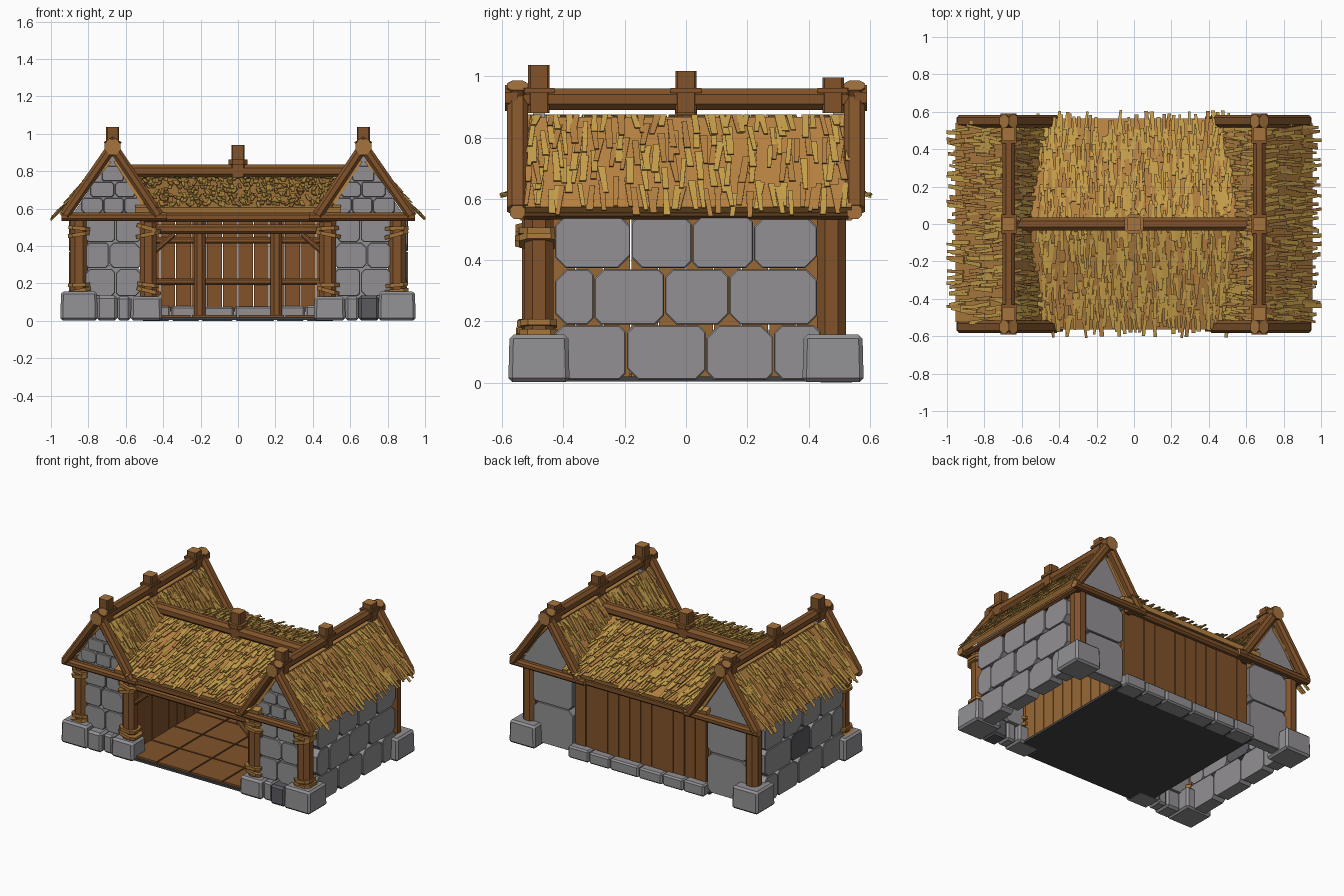
import bpy, bmesh, math, random
from mathutils import Vector as V

if "Cube" in bpy.data.objects:
    bpy.data.objects.remove(bpy.data.objects["Cube"])

random.seed(7)
R = random.uniform


def material(name, col):
    m = bpy.data.materials.new(name)
    m.diffuse_color = (*col, 1)
    m.use_nodes = True
    m.node_tree.nodes["Principled BSDF"].inputs["Base Color"].default_value = m.diffuse_color
    return m


STONE = material("grey stone", (.290, .280, .292))
DARK_STONE = material("dark stone", (.105, .102, .118))
WOOD = material("brown wood", (.218, .086, .023))
DARK_WOOD = material("dark wood", (.12, .047, .014))
CUT = material("cut wood", (.38, .175, .048))
AMBER = material("amber wood", (.32, .14, .036))
GOLD = material("gold straw", (.58, .355, .07))
TAN = material("tan straw", (.47, .225, .055))
ROPE = material("rope", (.36, .17, .04))
BASE = material("dark base", (.055, .055, .058))


def finish(bm, name, *mats):
    bmesh.ops.recalc_face_normals(bm, faces=bm.faces)
    me = bpy.data.meshes.new(name)
    bm.to_mesh(me)
    bm.free()
    for m in mats:
        me.materials.append(m)
    ob = bpy.data.objects.new(name, me)
    bpy.context.collection.objects.link(ob)
    return ob


def loft(bm, rings, mat=0, cap=None):
    """Skin a stack of equal point rings and close both ends."""
    rs = [[bm.verts.new(p) for p in r] for r in rings]
    n = len(rs[0])
    for a, b in zip(rs, rs[1:]):
        for i in range(n):
            bm.faces.new((a[i], a[(i + 1) % n], b[(i + 1) % n], b[i])).material_index = mat
    for r in (rs[0], rs[-1]):
        bm.faces.new(r).material_index = mat if cap is None else cap


def box(bm, x0, x1, y0, y1, z0, z1, mat=0, bev=0.0, taper=0.0):
    t = taper
    b = bmesh.new()
    loft(b, [[(x0, y0, z0), (x1, y0, z0), (x1, y1, z0), (x0, y1, z0)],
             [(x0 + t, y0 + t, z1), (x1 - t, y0 + t, z1), (x1 - t, y1 - t, z1), (x0 + t, y1 - t, z1)]], mat)
    if bev:
        bmesh.ops.bevel(b, geom=b.edges[:], offset=bev, segments=1, affect='EDGES', material=-1)
    tmp = bpy.data.meshes.new("tmp")
    b.to_mesh(tmp)
    b.free()
    bm.from_mesh(tmp)
    bpy.data.meshes.remove(tmp)


def beam(bm, p, q, w, h=None, mat=0, cap=1, chamfer=.28):
    """Chamfered timber from p to q; w and h are its full width and height."""
    p, q, h = V(p), V(q), h or w
    d = (q - p).normalized()
    a = d.cross(V((0, 0, 1)) if abs(d.z) < .95 else V((0, 1, 0))).normalized()
    b = a.cross(d)
    c = min(w, h) * chamfer
    prof = [(-w/2 + c, -h/2), (w/2 - c, -h/2), (w/2, -h/2 + c), (w/2, h/2 - c),
            (w/2 - c, h/2), (-w/2 + c, h/2), (-w/2, h/2 - c), (-w/2, -h/2 + c)]
    loft(bm, [[e + a * u + b * v for u, v in prof] for e in (p, q)], mat, cap)


def stone(bm, o, a, n, u0, u1, v0, v1, depth=.05, mat=0, cut=.04):
    """Wall stone with clipped corners: a = sideways, n = outward, v is height."""
    o, a, n, up = V(o), V(a), V(n), V((0, 0, 1))
    c = [R(cut * .4, cut) for _ in range(4)]
    g = .002

    def ring(inset, dep):
        l, r, b, t = u0 + g + inset, u1 - g - inset, v0 + g + inset, v1 - g - inset
        pts = [(l + c[0], b), (r - c[1], b), (r, b + c[1]), (r, t - c[2]),
               (r - c[2], t), (l + c[3], t), (l, t - c[3]), (l, b + c[0])]
        return [o + a * u + up * v + n * dep for u, v in pts]
    k = R(0, .008)
    loft(bm, [ring(0, -depth), ring(0, k - .004), ring(.003, k)], mat)


# Floor slab and square floor boards
bm = bmesh.new()
box(bm, -.53, .53, -.54, .50, .004, .02)
finish(bm, "floor_slab", BASE)
bm = bmesh.new()
for i in range(4):
    for j in range(4):
        x, y = -.50 + i * .25, -.53 + j * .25
        box(bm, x + .005, x + .245, y + .005, y + .245, .018, .032)
finish(bm, "floor_boards", WOOD)

# Stone wings: side, front and rear stones, gables, footings
st = bmesh.new()
side_rows = [(.008, .188, (-.43, -.195, .065, .285, .44)),
             (.188, .372, (-.43, -.30, -.07, .14, .43)),
             (.372, .55, (-.43, -.18, .02, .22, .43))]
for s in (-1, 1):
    for r, (v0, v1, ys) in enumerate(side_rows):
        for i, (a, b) in enumerate(zip(ys, ys[1:])):
            stone(st, (s * .90, 0, 0), (0, 1, 0), (s, 0, 0), a, b, v0, v1, .09,
                  1 if (s, r, i) == (-1, 1, 2) else 0)
    for r, (v0, v1) in enumerate([(.13, .28), (.28, .42), (.42, .56)]):
        m = .655 + .035 * (r % 2)
        for a, b in ((.52, m), (m, .82)):
            stone(st, (0, -.505, 0), (s, 0, 0), (0, -1, 0), a, b, v0, v1, .06, 0, .028)
    for v0, v1 in ((.02, .30), (.30, .56)):
        stone(st, (0, .50, 0), (s, 0, 0), (0, 1, 0), .51, .82, v0, v1, .07)
    # gable panels, with courses of small stones on the front
    for y0, y1 in ((-.50, -.46), (.48, .52)):
        loft(st, [[(s * .45, y, .56), (s * .89, y, .56), (s * .67, y, .89)] for y in (y0, y1)])
    for v0, v1, us in ((.575, .66, (.50, .61, .72, .84)), (.66, .745, (.55, .66, .79)),
                       (.745, .83, (.61, .73))):
        for a, b in zip(us, us[1:]):
            stone(st, (0, -.515, 0), (s, 0, 0), (0, -1, 0), a, b, v0, v1, .02, 0, .018)
    # footing stones
    for y in (-.48, .48):
        box(st, *sorted((s * .75, s * .95)), y - .10, y + .10, .002, .157, 0, .013, .004)
    box(st, *sorted((s * .405, s * .575)), -.57, -.42, .002, .13, 0, .014, .004)
    box(st, *sorted((s * .575, s * .645)), -.55, -.45, .002, .13, 0, .012)
    box(st, *sorted((s * .645, s * .755)), -.575, -.45, .002, .135, 1 if s > 0 else 0, .014)
finish(st, "wall_stones", STONE, DARK_STONE)

# Low stones under the rear boards
bm = bmesh.new()
xs = (-.52, -.36, -.20, -.02, .20, .36, .52)
for a, b in zip(xs, xs[1:]):
    box(bm, a + .002, b - .002, .43, .55, 0, R(.07, .085), 0, .010)
finish(bm, "rear_sill_stones", STONE)

# Rear board wall and inner partitions, lighter on the wing side
bm = bmesh.new()
for i in range(12):
    x = -.50 + i / 12
    box(bm, x + .002, x + .081, .465 + R(0, .008), .49 + R(0, .008), .05, .585, 0)
for s in (-1, 1):
    for i in range(10):
        y = -.45 + i * .09
        box(bm, *sorted((s * .465, s * .486)), y + .002, y + .088, .03, .57, 0)
        box(bm, *sorted((s * .486, s * .502)), y + .002, y + .088, .02, .60, 1)
finish(bm, "board_walls", WOOD, AMBER)

# Posts and inner framing
bm = bmesh.new()
for s in (-1, 1):
    beam(bm, (s * .85, -.48, .12), (s * .85, -.48, .55), .095)
    beam(bm, (s * .85, .475, .12), (s * .85, .475, .55), .095)
    beam(bm, (s * .48, -.49, .10), (s * .48, -.49, .55), .09)
    beam(bm, (s * .205, .43, .03), (s * .205, .43, .56), .06)
    beam(bm, (s * .45, -.49, .37), (s * .34, -.49, .465), .03)
for z in (.21, .43):
    beam(bm, (-.47, .445, z), (.47, .445, z), .035)
beam(bm, (-.47, -.49, .49), (.47, -.49, .49), .05, .05)
finish(bm, "posts_and_rails", WOOD, CUT)

# Rope bindings on the front posts
bm = bmesh.new()
for x in (-.85, -.48, .48, .85):
    for z in (.150, .182, .452, .485):
        w = .115 + R(0, .02)
        y = -.48 if abs(x) > .6 else -.49
        beam(bm, (x, y, z), (x + R(-.006, .006), y, z + .02), w, cap=0, chamfer=.2)
finish(bm, "rope_bindings", ROPE)

# Roof timbers: eave beams, tie beams, rafters and ridges
bm = bmesh.new()
for s in (-1, 1):
    for x in (.89, .47):
        beam(bm, (s * x, -.53, .553), (s * x, .53, .553), .05, .04, mat=2, cap=2)
    for y in (-.55, .55):
        beam(bm, (s * .38, y, .557), (s * .945, y, .557), .05, .045)
        beam(bm, (s * .645, y, .970), (s * .925, y, .565), .068, .055)
        beam(bm, (s * .695, y, .970), (s * .425, y, .565), .068, .055)
        e = math.copysign(.59, y)
        beam(bm, (s * .67, y, .93), (s * .67, e, .93), .085, chamfer=.3)
    beam(bm, (s * .67, -.57, .925), (s * .67, .57, .925), .068, .07)
    # ridge stubs with collars
    for y, top in ((-.48, 1.037), (0, 1.017), (.48, .997)):
        beam(bm, (s * .67, y, .88), (s * .67, y, top), .07, chamfer=.1)
        box(bm, s * .67 - .042, s * .67 + .042, y - .05, y + .05, .945, .962)
for y in (-.53, .53):
    beam(bm, (-.5, y, .555), (.5, y, .555), .045, .05)
beam(bm, (-.62, 0, .802), (.62, 0, .802), .07, .07)
beam(bm, (0, 0, .76), (0, 0, .94), .072, chamfer=.1)
beam(bm, (0, 0, .835), (0, 0, .862), .1, chamfer=.2)
finish(bm, "roof_timbers", WOOD, CUT, DARK_WOOD)


# Thatch: a solid slope with overlapping rows of loose straw
def thatch(name, top, across, down, rows, gold, skip, over=0.0, inset=0.0, length=.13):
    top, across, down = V(top), V(across), V(down)
    A, D = across.normalized(), down.normalized()
    N = A.cross(D)
    if N.z < 0:
        N = -N
    bm = bmesh.new()
    quad = [top, top + across, top + across + down, top + down]
    loft(bm, [[p - N * .03 for p in quad], quad], 1)
    span = across.length - 2 * inset
    cols = int(span / .023)
    for r in range(rows):
        last = r == rows - 1
        end = down.length * (r + 1) / rows + (over if last else 0)
        for c in range(cols):
            if random.random() < (skip * .5 if last else skip):
                continue
            o = top + A * (inset + span * (c + .5) / cols + R(-.008, .008))
            e = end + R(-.035, .025)
            b = max(e - length * R(.8, 1.1), -.005)
            w0, w1, lift = R(.007, .013), R(.006, .012), R(.006, .02)
            tip = o + D * e + A * R(-.018, .018) + N * lift
            pts = [o + D * b - A * w0, o + D * b + A * w0, tip + A * w1, tip - A * w1]
            for p in pts:
                p.x = max(-1, min(1, p.x))
            t = N * .005
            loft(bm, [pts, [p + t for p in pts]], 0 if random.random() < gold else 1)
    finish(bm, name, GOLD, TAN)


for s, side in ((-1, "left"), (1, "right")):
    thatch(side + "_outer_thatch", (s * .70, -.525, .868), (0, 1.065, 0), (s * .255, 0, -.295), 5, .68, .35, .035)
    thatch(side + "_inner_thatch", (s * .64, -.525, .868), (0, 1.065, 0), (-s * .165, 0, -.258), 5, .5, .3)
for s, side in ((-1, "front"), (1, "rear")):
    thatch(side + "_middle_thatch", (-.55, s * .01, .765), (1.10, 0, 0), (0, s * .555, -.158), 8, .72, .2, .015, .035)
